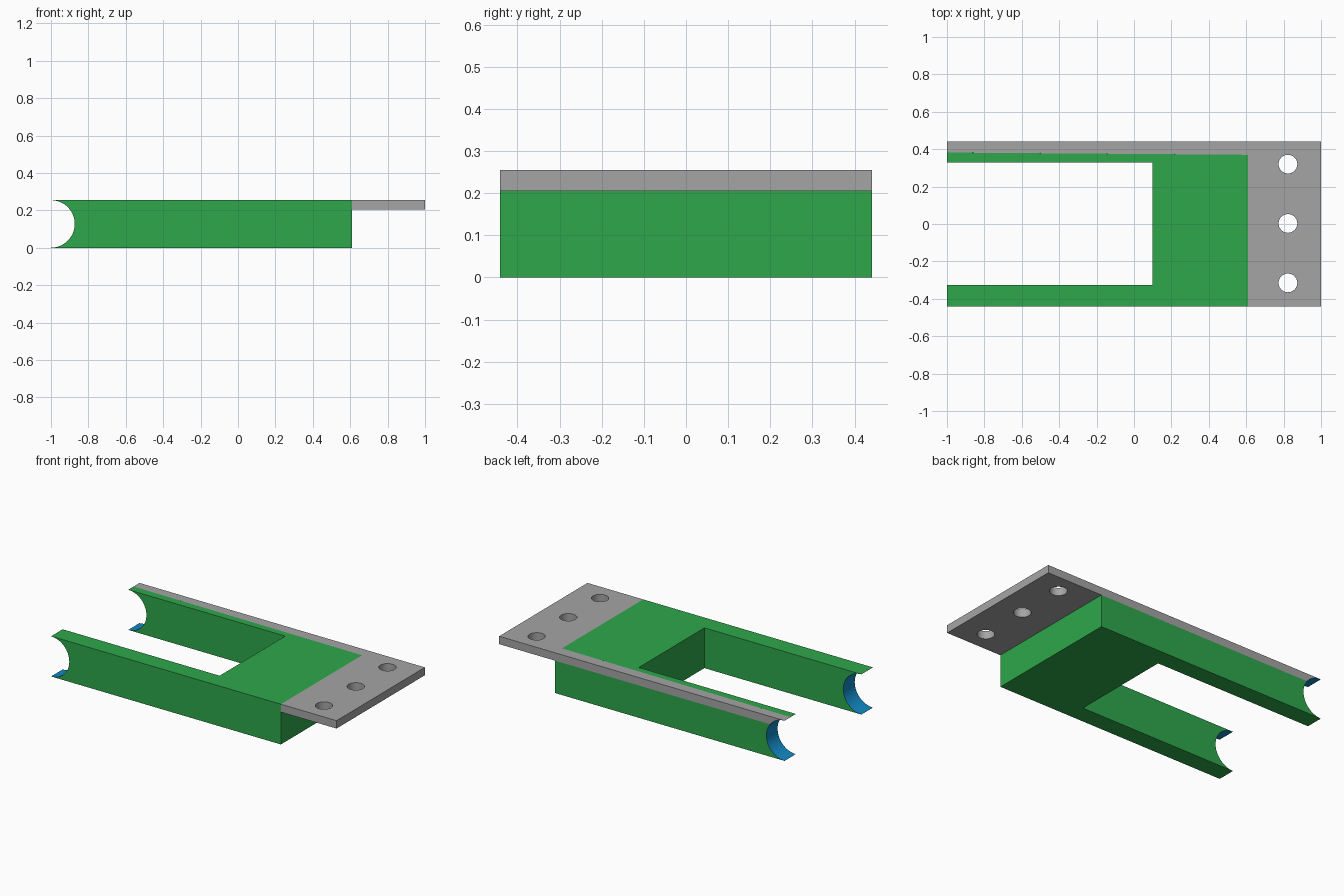
import bpy, bmesh, math

if "Cube" in bpy.data.objects:
    bpy.data.objects.remove(bpy.data.objects["Cube"])


def material(name, rgb):
    m = bpy.data.materials.new(name)
    m.diffuse_color = (*rgb, 1)
    m.use_nodes = True
    m.node_tree.nodes["Principled BSDF"].inputs["Base Color"].default_value = m.diffuse_color
    return m


green = material("green", (0.027, 0.39, 0.07))
grey = material("grey", (0.376, 0.376, 0.376))
blue = material("blue", (0.006, 0.25, 0.56))

H, PLATE_Z, HALF = 0.255, 0.205, 0.442      # height, plate underside, half width
END_R = 0.127                               # radius of the scooped arm ends


def prism(name, outline, z0, z1, mats):
    """Extrude an xy outline from z0 to z1."""
    bm = bmesh.new()
    face = bm.faces.new([bm.verts.new((x, y, z0)) for x, y in outline])
    ext = bmesh.ops.extrude_face_region(bm, geom=[face])
    for v in ext["geom"]:
        if isinstance(v, bmesh.types.BMVert):
            v.co.z = z1
    bmesh.ops.recalc_face_normals(bm, faces=bm.faces)
    me = bpy.data.meshes.new(name)
    bm.to_mesh(me)
    bm.free()
    ob = bpy.data.objects.new(name, me)
    bpy.context.collection.objects.link(ob)
    for m in mats:
        me.materials.append(m)
    return ob


def cylinder(loc, r, depth, rot=(0, 0, 0), n=48):
    bpy.ops.mesh.primitive_cylinder_add(vertices=n, radius=r, depth=depth,
                                        location=loc, rotation=rot)
    ob = bpy.context.object
    ob.name = "cutter"
    ob.hide_render = True
    return ob


def cut(ob, cutter):
    """Subtract the cutter and apply."""
    mod = ob.modifiers.new("cut", 'BOOLEAN')
    mod.operation = 'DIFFERENCE'
    mod.solver = 'EXACT'
    mod.object = cutter
    bpy.context.view_layer.objects.active = ob
    bpy.ops.object.modifier_apply(modifier=mod.name)
    bpy.data.objects.remove(cutter)


# Fork-shaped body: a block with two arms
body = prism("fork_body", [(-1, -HALF), (0.61, -HALF), (0.61, HALF), (-1, HALF),
                           (-1, 0.33), (0.10, 0.33), (0.10, -0.327), (-1, -0.327)],
             0, H, [green, blue])

# Mounting plate with a rail along the back edge
plate = prism("mounting_plate", [(0.61, -HALF), (1, -HALF), (1, HALF), (-1, HALF),
                                 (-1, 0.382), (0.61, 0.37)],
              PLATE_Z, H, [grey, blue])

# Recess in the body that receives the rail
recess = prism("cutter", [(-1.1, 0.3827), (0.61, 0.37), (0.7, 0.37),
                          (0.7, 0.6), (-1.1, 0.6)], PLATE_Z, 0.4, [green])
cut(body, recess)

# Bolt holes
for y in (0.32, 0.003, -0.315):
    cut(plate, cylinder((0.823, y, 0.23), 0.05, 0.3))

# Scooped arm ends, blue on the curved faces
for ob in (body, plate):
    cut(ob, cylinder((-1, 0, H / 2), END_R, 2, (math.pi / 2, 0, 0), 64))
    keep = (green if ob is body else grey, blue)
    ob.data.materials.clear()
    for m in keep:
        ob.data.materials.append(m)
    for p in ob.data.polygons:
        on_arc = all(abs(math.hypot(ob.data.vertices[i].co.x + 1,
                                    ob.data.vertices[i].co.z - H / 2) - END_R) < 0.002
                     for i in p.vertices)
        p.material_index = int(on_arc and abs(p.normal.y) < 0.5)
    bpy.ops.object.select_all(action='DESELECT')
    ob.select_set(True)
    bpy.context.view_layer.objects.active = ob
    bpy.ops.object.shade_smooth_by_angle(angle=math.radians(30))
